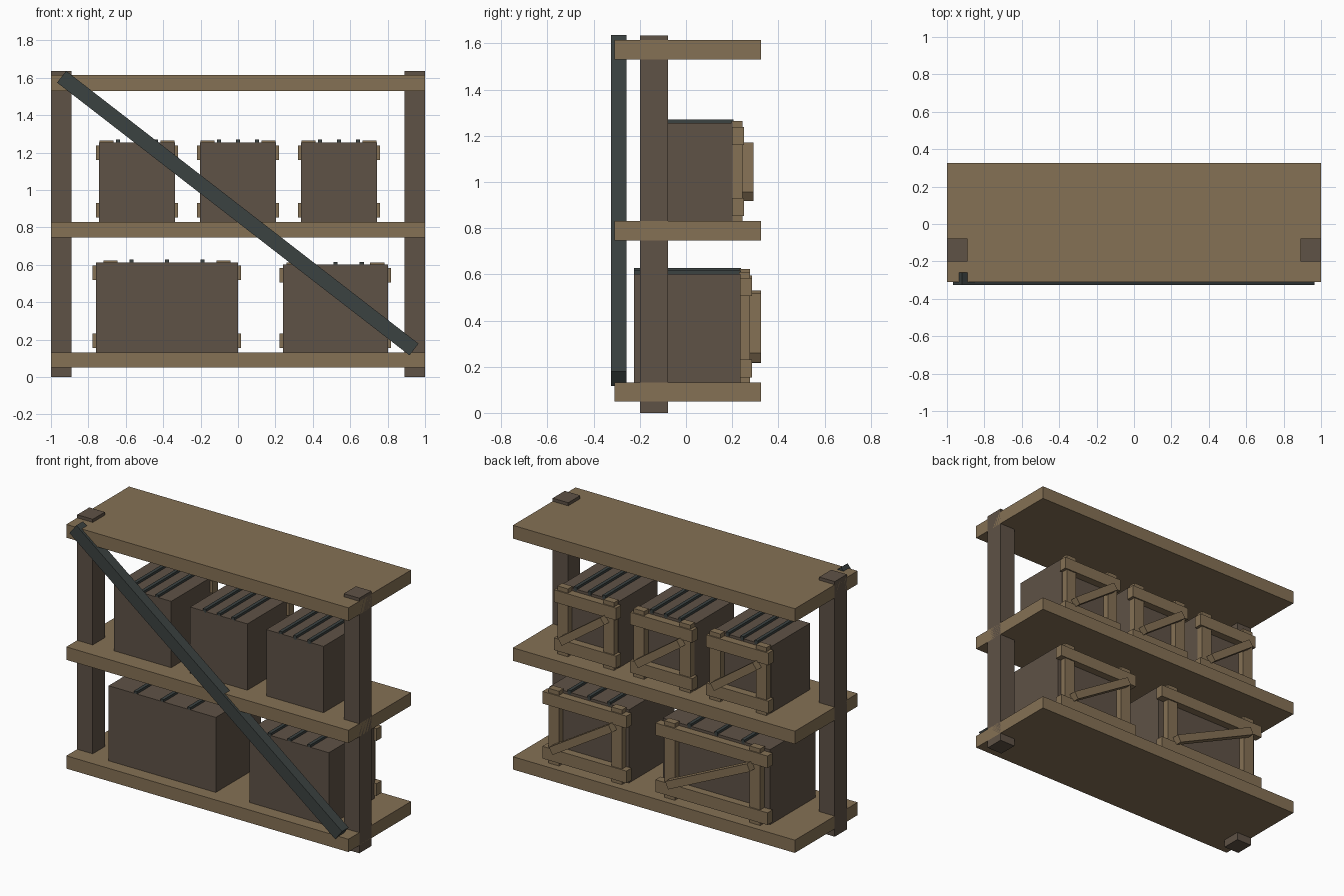
import bpy
import math

cube = bpy.data.objects.get("Cube")
if cube:
    bpy.data.objects.remove(cube, do_unlink=True)


def material(name, colour):
    m = bpy.data.materials.new(name)
    m.use_nodes = True
    m.diffuse_color = (*colour, 1)
    bsdf = m.node_tree.nodes["Principled BSDF"]
    bsdf.inputs["Base Color"].default_value = (*colour, 1)
    bsdf.inputs["Roughness"].default_value = 0.8
    return m


TAN = material("tan_wood", (0.235, 0.165, 0.09))
BROWN = material("dark_brown_wood", (0.114, 0.084, 0.061))
SLATE = material("slate_metal", (0.044, 0.054, 0.053))


def box(name, xs, ys, zs, mat, angle=0):
    """Box spanning the given ranges, turned about its own y axis."""
    spans = (xs, ys, zs)
    bpy.ops.mesh.primitive_cube_add(size=1, location=[(a + b) / 2 for a, b in spans])
    ob = bpy.context.object
    ob.name = name
    ob.scale = [b - a for a, b in spans]
    bpy.ops.object.transform_apply(location=False, rotation=False, scale=True)
    ob.rotation_euler.y = angle
    ob.data.materials.append(mat)
    return ob


def plank(name, start, end, width, ys, mat):
    """Slanted plank between two (x, z) points."""
    dx, dz = end[0] - start[0], end[1] - start[1]
    cx, cz = (start[0] + end[0]) / 2, (start[1] + end[1]) / 2
    half = math.hypot(dx, dz) / 2
    return box(name, (cx - half, cx + half), ys, (cz - width / 2, cz + width / 2),
               mat, math.atan2(-dz, dx))


def crate(name, xs, ys, zs, inset):
    x0, x1 = xs
    z0, z1 = zs
    back = ys[1]
    board = 0.075
    box(name + "_body", xs, ys, zs, BROWN)
    # metal strips on the lid
    for i in (1, 2, 3):
        x = x0 + (x1 - x0) * i / 4
        box(f"{name}_strip_{i}", (x - 0.011, x + 0.011), (ys[0], back + 0.003),
            (z1 - 0.01, z1 + 0.015), SLATE)
    # frame uprights
    left, right = x0 + inset, x1 - inset
    for side, x in (("right", left), ("left", right - board)):
        box(f"{name}_upright_{side}", (x, x + board), (back - 0.005, back + 0.042),
            (z0, z1 + 0.01), TAN)
    # frame rails
    low, high = z0 + 0.022, z1 - 0.095
    for level, z in (("bottom", low), ("top", high)):
        box(f"{name}_rail_{level}", (x0 - 0.017, x1 + 0.017), (back - 0.002, back + 0.05),
            (z, z + board + 0.003), TAN)
    # diagonal across the opening
    plank(name + "_diagonal", (left + board - 0.025, high - 0.01),
          (right - board + 0.025, low + board + 0.01), 0.05,
          (back + 0.042, back + 0.09), TAN)


# shelves
for level, zs in (("bottom", (0.05, 0.132)), ("middle", (0.747, 0.83)), ("top", (1.53, 1.615))):
    box(level + "_shelf", (-1, 1), (-0.31, 0.325), zs, TAN)

# posts
for side, s in (("right", -1), ("left", 1)):
    box(side + "_post", sorted((s * 0.89, s)), (-0.2, -0.078), (0, 1.635), BROWN)

# cross brace
plank("front_brace", (-0.943, 1.605), (0.941, 0.147), 0.079, (-0.325, -0.258), SLATE)

# crates on the middle shelf
for i, x in enumerate((-0.54, 0, 0.54)):
    crate(f"upper_crate_{i + 1}", (x - 0.203, x + 0.203), (-0.195, 0.202), (0.83, 1.255), 0.002)

# crates on the bottom shelf
crate("lower_wide_crate", (-0.76, 0), (-0.225, 0.235), (0.132, 0.613), 0.04)
crate("lower_small_crate", (0.24, 0.802), (-0.225, 0.235), (0.132, 0.601), 0.02)
